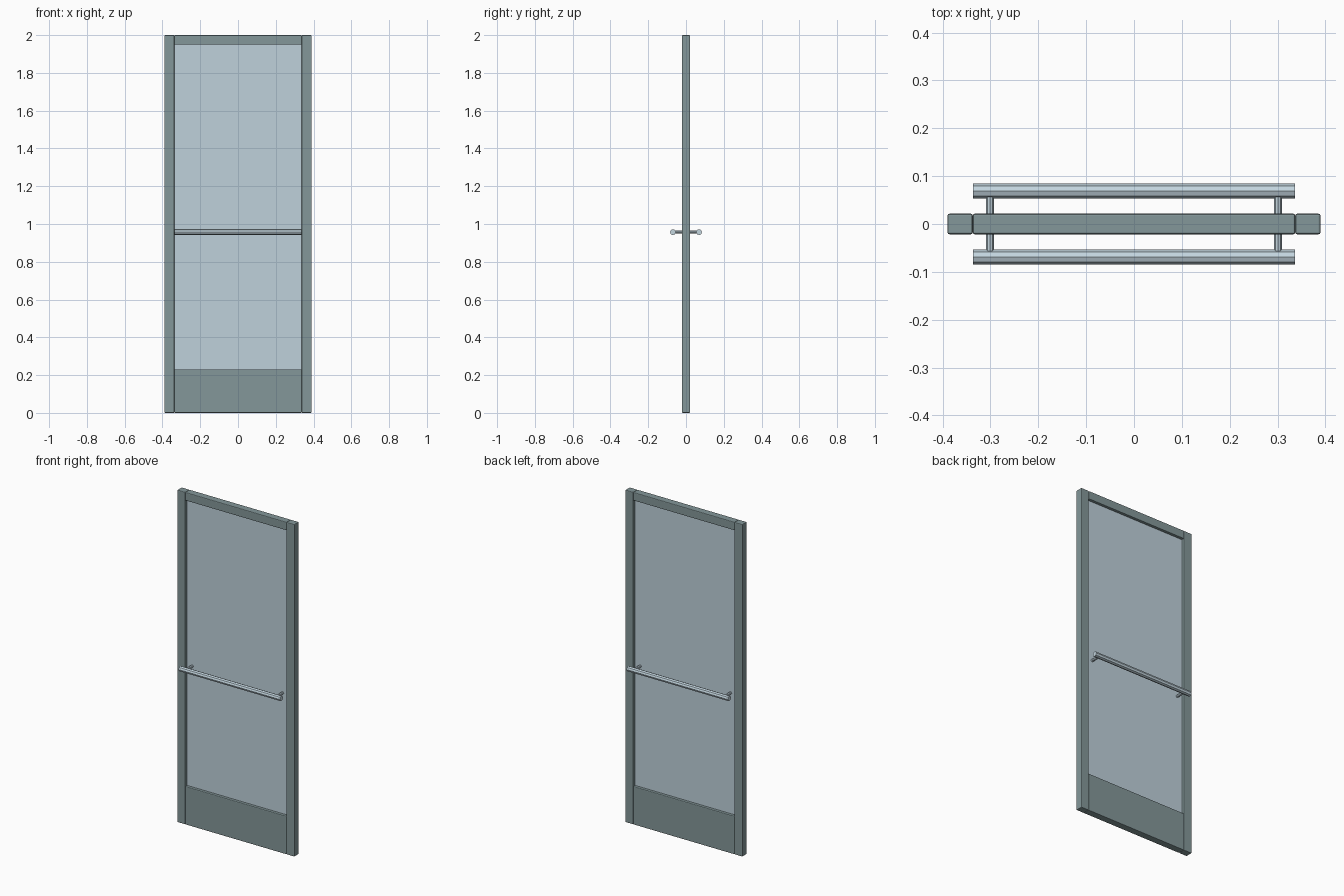
import bpy
import math
from mathutils import Vector

cube = bpy.data.objects.get("Cube")
if cube:
    bpy.data.objects.remove(cube, do_unlink=True)


def material(name, color):
    mat = bpy.data.materials.new(name)
    mat.use_nodes = True
    mat.diffuse_color = color
    mat.node_tree.nodes["Principled BSDF"].inputs["Base Color"].default_value = color
    return mat


FRAME = material("grey green frame", (0.23, 0.31, 0.32, 1))
GLASS = material("pale blue glass", (0.52, 0.64, 0.71, 1))
METAL = material("pale metal", (0.55, 0.67, 0.74, 1))


def box(name, low, high, mat, bevel=0):
    low, high = Vector(low), Vector(high)
    bpy.ops.mesh.primitive_cube_add(size=1, location=(low + high) / 2)
    obj = bpy.context.object
    obj.name = name
    obj.scale = high - low
    bpy.ops.object.transform_apply(location=False, rotation=False, scale=True)
    obj.data.materials.append(mat)
    if bevel:
        mod = obj.modifiers.new("soft edges", "BEVEL")
        mod.width = bevel
        mod.segments = 2
    return obj


def rod(name, start, end, radius, mat):
    start, end = Vector(start), Vector(end)
    axis = end - start
    bpy.ops.mesh.primitive_cylinder_add(
        vertices=8, radius=radius, depth=axis.length, location=(start + end) / 2,
        rotation=axis.to_track_quat("Z", "Y").to_euler())
    obj = bpy.context.object
    obj.name = name
    obj.data.materials.append(mat)
    return obj


HALF_WIDTH, INNER, HALF_DEPTH, HEIGHT = 0.39, 0.337, 0.0215, 2.0
SOFT = 0.004

# Upright stiles
for side, sign in (("left", 1), ("right", -1)):
    xs = sorted((sign * INNER, sign * HALF_WIDTH))
    box(side + "_stile", (xs[0], -HALF_DEPTH, 0), (xs[1], HALF_DEPTH, HEIGHT), FRAME, SOFT)

# Top rail, kick panel and glass pane
box("top_rail", (-INNER, -HALF_DEPTH, 1.95), (INNER, HALF_DEPTH, HEIGHT), FRAME, SOFT)
box("kick_panel", (-INNER, -HALF_DEPTH, 0), (INNER, HALF_DEPTH, 0.23), FRAME, SOFT)
box("glass_pane", (-INNER, -0.005, 0.22), (INNER, 0.005, 1.96), GLASS)

# Push bars on both faces, each on two short posts
BAR_Z, BAR_Y, POST_X = 0.957, 0.069, 0.301
for face, sign in (("front", -1), ("back", 1)):
    y = sign * BAR_Y
    rod(face + "_push_bar", (-INNER, y, BAR_Z), (INNER, y, BAR_Z), 0.0155, METAL)
    for side, x in (("left", POST_X), ("right", -POST_X)):
        rod(f"{face}_{side}_bar_post", (x, 0, BAR_Z), (x, y, BAR_Z), 0.008, METAL)
